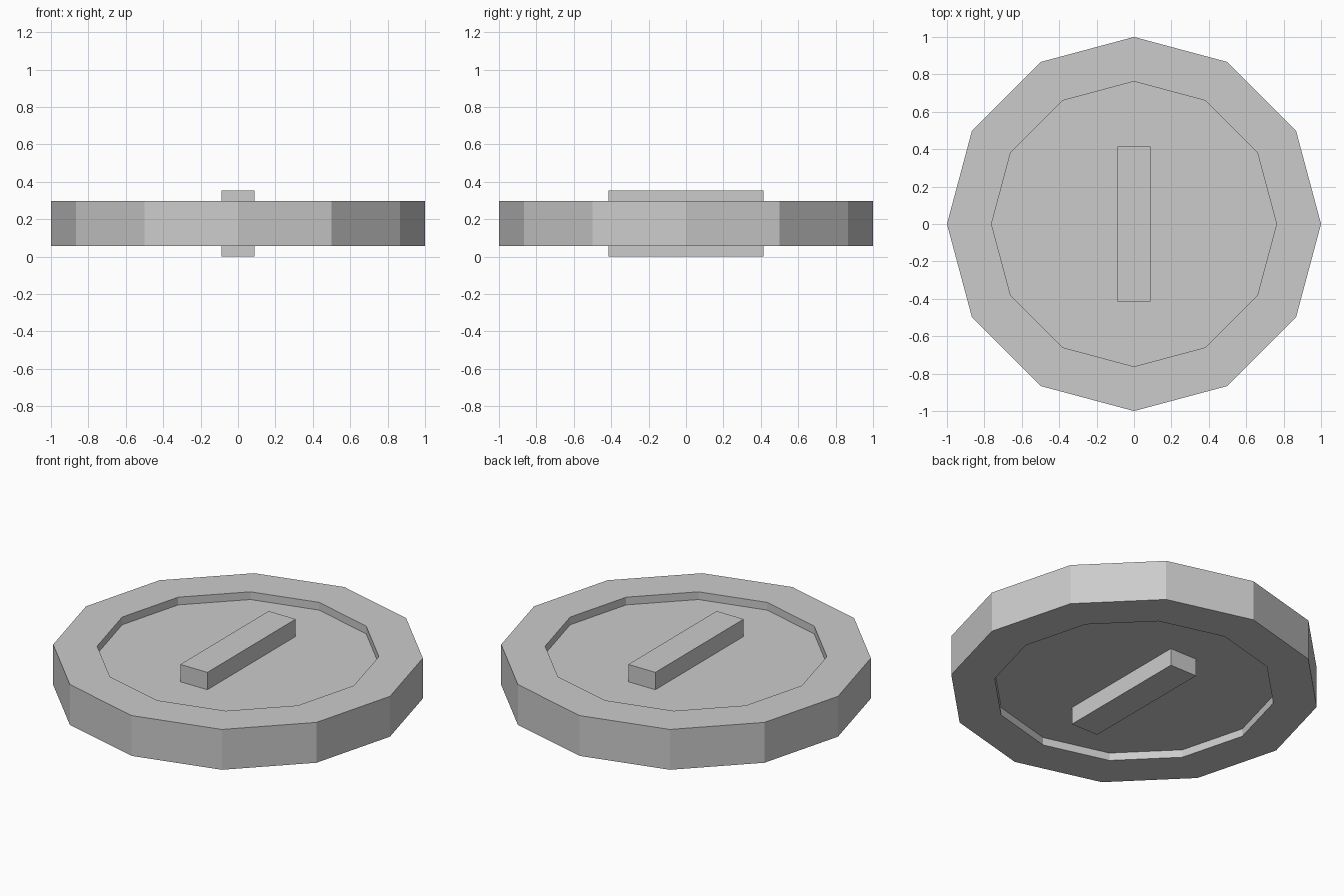
import bpy, bmesh
from mathutils import Matrix, Vector

if "Cube" in bpy.data.objects:
    bpy.data.objects.remove(bpy.data.objects["Cube"])

MID = 0.177  # mid height of the coin


def finish(bm, name):
    bmesh.ops.recalc_face_normals(bm, faces=bm.faces)
    mesh = bpy.data.meshes.new(name)
    bm.to_mesh(mesh)
    bm.free()
    obj = bpy.data.objects.new(name, mesh)
    bpy.context.collection.objects.link(obj)
    obj.location.z = MID
    return obj


# Twelve-sided disc with a sunken face on both sides
bm = bmesh.new()
bmesh.ops.create_cone(bm, cap_ends=True, segments=12, radius1=1, radius2=1, depth=0.24)
for cap in [f for f in bm.faces if len(f.verts) == 12]:
    side = 1 if cap.calc_center_median().z > 0 else -1
    inner = bmesh.ops.extrude_face_region(bm, geom=[cap])
    verts = [v for v in inner["geom"] if isinstance(v, bmesh.types.BMVert)]
    face = [f for f in inner["geom"] if isinstance(f, bmesh.types.BMFace)]
    bmesh.ops.delete(bm, geom=[cap] if cap.is_valid else [], context='FACES_ONLY')
    bmesh.ops.scale(bm, vec=(0.762, 0.762, 1), verts=verts)
    floor = bmesh.ops.extrude_face_region(bm, geom=face)
    verts = [v for v in floor["geom"] if isinstance(v, bmesh.types.BMVert)]
    bmesh.ops.delete(bm, geom=[f for f in face if f.is_valid], context='FACES_ONLY')
    bmesh.ops.translate(bm, vec=(0, 0, -0.046 * side), verts=verts)
finish(bm, "coin_disc")

# Raised bar in the middle of each sunken face
for name, side in (("top_bar", 1), ("bottom_bar", -1)):
    bm = bmesh.new()
    bmesh.ops.create_cube(bm, size=1, matrix=Matrix.Translation(Vector((0, 0, side * 0.0885)))
                          @ Matrix.Diagonal((0.178, 0.83, 0.177, 1)))
    finish(bm, name)
